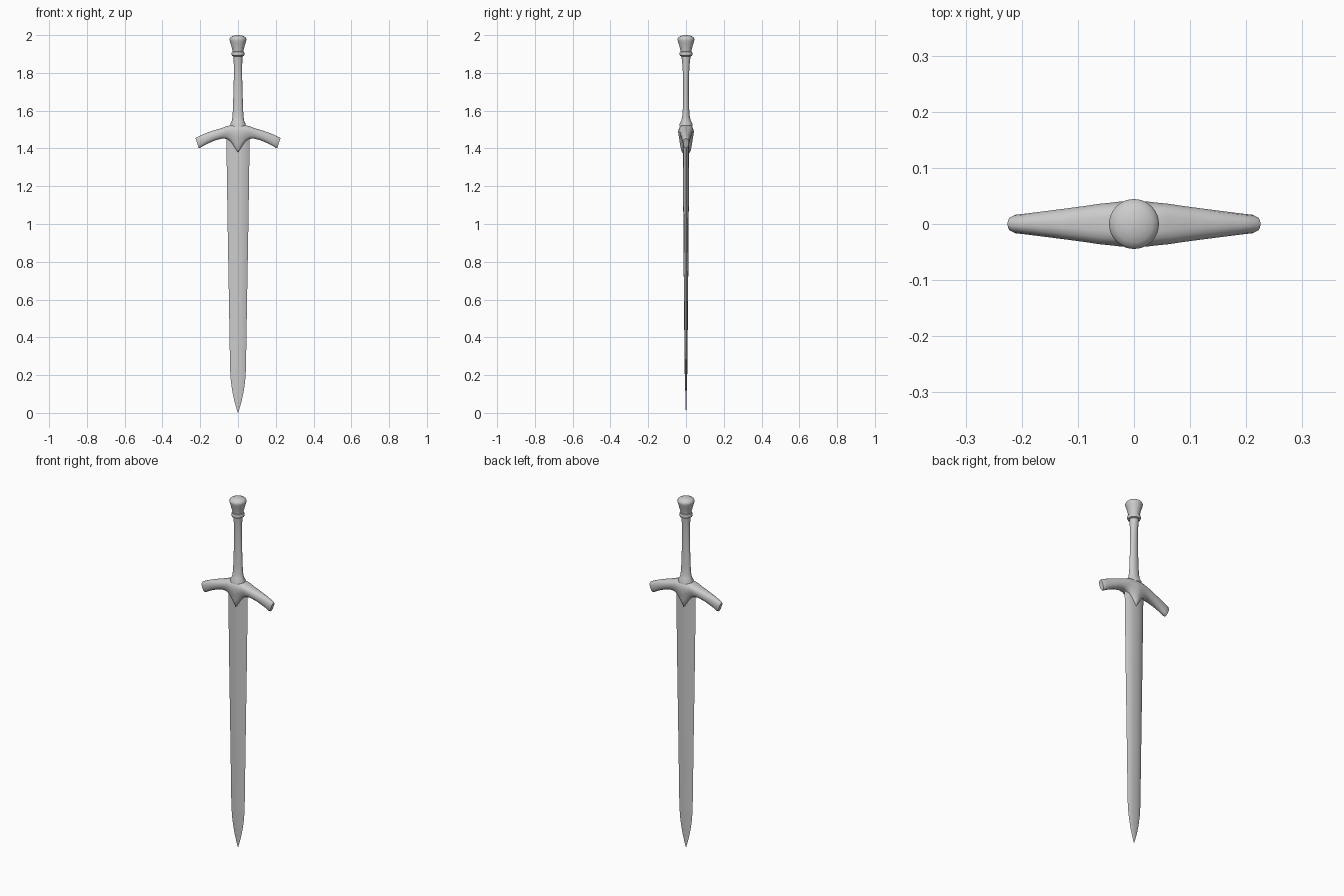
import bpy, bmesh
from math import sin, cos, pi


def loft(name, rings, angle=40):
    """Skin a list of equal-length point rings and cap both ends."""
    bm = bmesh.new()
    vr = [[bm.verts.new(p) for p in r] for r in rings]
    n = len(vr[0])
    for a, b in zip(vr, vr[1:]):
        for i in range(n):
            j = (i + 1) % n
            bm.faces.new((a[i], a[j], b[j], b[i]))
    bm.faces.new(vr[0][::-1])
    bm.faces.new(vr[-1])
    bmesh.ops.recalc_face_normals(bm, faces=bm.faces)
    me = bpy.data.meshes.new(name)
    bm.to_mesh(me)
    bm.free()
    ob = bpy.data.objects.new(name, me)
    bpy.context.collection.objects.link(ob)
    bpy.ops.object.select_all(action='DESELECT')
    ob.select_set(True)
    bpy.context.view_layer.objects.active = ob
    bpy.ops.object.shade_smooth_by_angle(angle=angle * pi / 180)
    return ob


def oval(rx, ry, z, n=32):
    return [(rx * cos(2 * pi * i / n), ry * sin(2 * pi * i / n), z) for i in range(n)]


# Blade: bevelled edges with a shallow central ridge, tapering to the point
edge = [(1, 0), (0.68, 0.72), (0.3, 0.94), (0, 1)]
edge += [(-x, y) for x, y in edge[-2::-1]]
edge += [(x, -y) for x, y in edge[-2:0:-1]]
stations = [(0.0, 0.0008, 0.0005), (0.03, 0.010, 0.002), (0.07, 0.021, 0.003),
            (0.12, 0.031, 0.004), (0.17, 0.038, 0.006), (0.23, 0.042, 0.007),
            (0.6, 0.048, 0.011), (1.0, 0.055, 0.014), (1.47, 0.062, 0.018)]
loft("blade", [[(x * w, y * d, z) for x, y in edge] for z, w, d in stations], 25)

# Crossguard: drooping arms with a pointed centre over the blade
# station = top x, top z, bottom x, bottom z, half depth
half = [(0, 1.525, 0, 1.378, 0.042), (0.012, 1.525, 0.012, 1.396, 0.041),
        (0.025, 1.524, 0.025, 1.417, 0.040), (0.042, 1.522, 0.040, 1.438, 0.038),
        (0.062, 1.517, 0.060, 1.451, 0.036), (0.09, 1.507, 0.085, 1.452, 0.032),
        (0.13, 1.495, 0.12, 1.443, 0.027), (0.17, 1.481, 0.158, 1.427, 0.022),
        (0.2, 1.468, 0.183, 1.414, 0.0185), (0.219, 1.459, 0.200, 1.403, 0.0165),
        (0.225, 1.453, 0.208, 1.403, 0.013)]
centre = [(0, 0.4), (0.03, 0.7), (0.12, 0.88), (0.25, 1), (0.5, 0.86), (0.75, 0.72), (0.95, 0.58), (1, 0.45)]
tip = [(0, 0.25), (0.06, 0.6), (0.2, 0.88), (0.4, 1), (0.6, 1), (0.8, 0.88), (0.94, 0.6), (1, 0.25)]


def guard_ring(s, side):
    tx, tz, bx, bz, d = s
    k = min(1, tx / 0.12)
    prof = [(a[0] + (b[0] - a[0]) * k, a[1] + (b[1] - a[1]) * k) for a, b in zip(centre, tip)]
    pts = [(t, w) for t, w in prof] + [(t, -w) for t, w in prof[::-1]]
    return [(side * (tx + (bx - tx) * t), d * w, tz + (bz - tz) * t) for t, w in pts]


loft("crossguard", [guard_ring(s, -1) for s in half[:0:-1]] + [guard_ring(s, 1) for s in half])

# Grip: oval handle flaring into the guard and the collar
loft("grip", [oval(*r) for r in [
    (0.042, 0.036, 1.515), (0.040, 0.034, 1.53), (0.033, 0.026, 1.545),
    (0.029, 0.020, 1.57), (0.027, 0.017, 1.61), (0.024, 0.0155, 1.7),
    (0.022, 0.016, 1.78), (0.022, 0.018, 1.83), (0.023, 0.022, 1.87), (0.025, 0.026, 1.905)]])

# Collar ring under the pommel
loft("collar", [oval(r, r, z) for r, z in [
    (0.026, 1.888), (0.032, 1.891), (0.0345, 1.898), (0.0345, 1.904), (0.032, 1.911), (0.026, 1.914)]])

# Pommel: flared plug with a domed top
loft("pommel", [oval(r, r, z) for r, z in [
    (0.027, 1.905), (0.029, 1.918), (0.034, 1.938), (0.041, 1.962), (0.0445, 1.974),
    (0.0445, 1.98), (0.041, 1.987), (0.033, 1.993), (0.02, 1.998), (0.006, 2.0)]])
